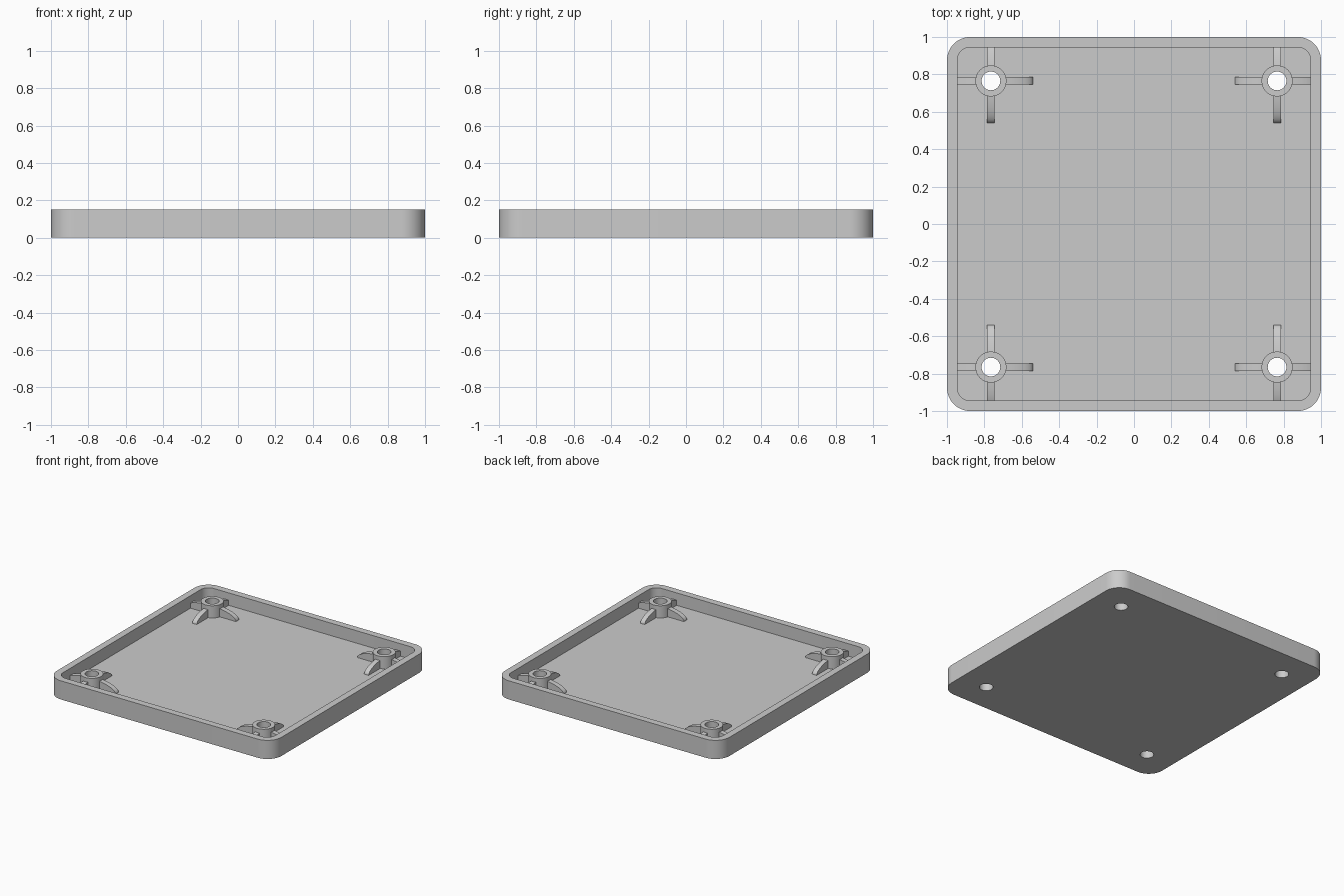
import bpy
import bmesh
from math import cos, sin, pi, radians

HEIGHT, FLOOR, WALL = 0.15, 0.05, 0.055
POST, POST_R, HOLE_R = 0.765, 0.083, 0.05
RIB_REACH, RIB_RISE, RIB_HALF = 0.225, 0.07, 0.02
CORNERS = [(sx, sy) for sx in (-1, 1) for sy in (-1, 1)]

cube = bpy.data.objects.get("Cube")
if cube:
    bpy.data.objects.remove(cube, do_unlink=True)

grey = bpy.data.materials.new("plain grey")
grey.use_nodes = True
grey.diffuse_color = (0.6, 0.6, 0.6, 1)
grey.node_tree.nodes["Principled BSDF"].inputs["Base Color"].default_value = (0.6, 0.6, 0.6, 1)


def rounded_square(half, radius, steps=12):
    """Outline of a square with rounded corners, counter-clockwise."""
    points = []
    for i, (sx, sy) in enumerate([(1, 1), (-1, 1), (-1, -1), (1, -1)]):
        for k in range(steps + 1):
            a = (i + k / steps) * pi / 2
            points.append((sx * (half - radius) + radius * cos(a),
                           sy * (half - radius) + radius * sin(a)))
    return points


def circle(cx, cy, radius, steps=48):
    return [(cx + radius * cos(2 * pi * k / steps),
             cy + radius * sin(2 * pi * k / steps)) for k in range(steps)]


def extrude(bm, base, offset):
    """Closed prism from a base outline and an offset vector."""
    face = bm.faces.new([bm.verts.new(p) for p in base])
    grown = bmesh.ops.extrude_face_region(bm, geom=[face])["geom"]
    verts = [g for g in grown if isinstance(g, bmesh.types.BMVert)]
    bmesh.ops.translate(bm, verts=verts, vec=offset)


def finish(name, bm):
    bmesh.ops.recalc_face_normals(bm, faces=bm.faces)
    mesh = bpy.data.meshes.new(name)
    bm.to_mesh(mesh)
    bm.free()
    mesh.materials.append(grey)
    obj = bpy.data.objects.new(name, mesh)
    bpy.context.collection.objects.link(obj)
    return obj


def prism(name, outlines, z0, z1):
    bm = bmesh.new()
    for outline in outlines:
        extrude(bm, [(x, y, z0) for x, y in outline], (0, 0, z1 - z0))
    return finish(name, bm)


def activate(obj):
    bpy.ops.object.select_all(action='DESELECT')
    obj.select_set(True)
    bpy.context.view_layer.objects.active = obj


def cut(obj, cutter):
    activate(obj)
    mod = obj.modifiers.new("cut", 'BOOLEAN')
    mod.operation, mod.solver, mod.object = 'DIFFERENCE', 'EXACT', cutter
    bpy.ops.object.modifier_apply(modifier=mod.name)


def ribs(name, along_x):
    """Half-ellipse ribs centred on each post, trimmed at the wall."""
    bm = bmesh.new()
    outer = 1 - WALL / 2 - POST
    for sx, sy in CORNERS:
        side = sx if along_x else sy
        base = FLOOR - 0.01
        profile = [(-RIB_REACH, base)]
        for k in range(33):
            a = pi - pi * k / 32
            d = RIB_REACH * cos(a)
            if d < outer:
                profile.append((d, FLOOR + RIB_RISE * sin(a)))
        last = (1 - (outer / RIB_REACH) ** 2) ** 0.5
        profile += [(outer, FLOOR + RIB_RISE * last), (outer, base)]
        if along_x:
            points = [(side * (POST + d), sy * POST - RIB_HALF, z) for d, z in profile]
            extrude(bm, points, (0, 2 * RIB_HALF, 0))
        else:
            points = [(sx * POST - RIB_HALF, side * (POST + d), z) for d, z in profile]
            extrude(bm, points, (2 * RIB_HALF, 0, 0))
    return finish(name, bm)


# Tray: rounded slab with its inside hollowed out
tray = prism("tray", [rounded_square(1, 0.125)], 0, HEIGHT)
cavity = prism("cavity_cutter", [rounded_square(1 - WALL, 0.07)], FLOOR, HEIGHT + 0.1)
cut(tray, cavity)

# Screw posts and their cross ribs
posts = prism("screw_posts", [circle(sx * POST, sy * POST, POST_R) for sx, sy in CORNERS],
              FLOOR - 0.01, HEIGHT - 0.002)
ribs_x = ribs("side_ribs", True)
ribs_y = ribs("end_ribs", False)

# Screw holes right through everything
holes = prism("hole_cutter", [circle(sx * POST, sy * POST, HOLE_R) for sx, sy in CORNERS],
              -0.1, HEIGHT + 0.1)
for part in (tray, posts, ribs_x, ribs_y):
    cut(part, holes)
    activate(part)
    bpy.ops.object.shade_smooth_by_angle(angle=radians(30))

for cutter in (cavity, holes):
    bpy.data.objects.remove(cutter, do_unlink=True)
